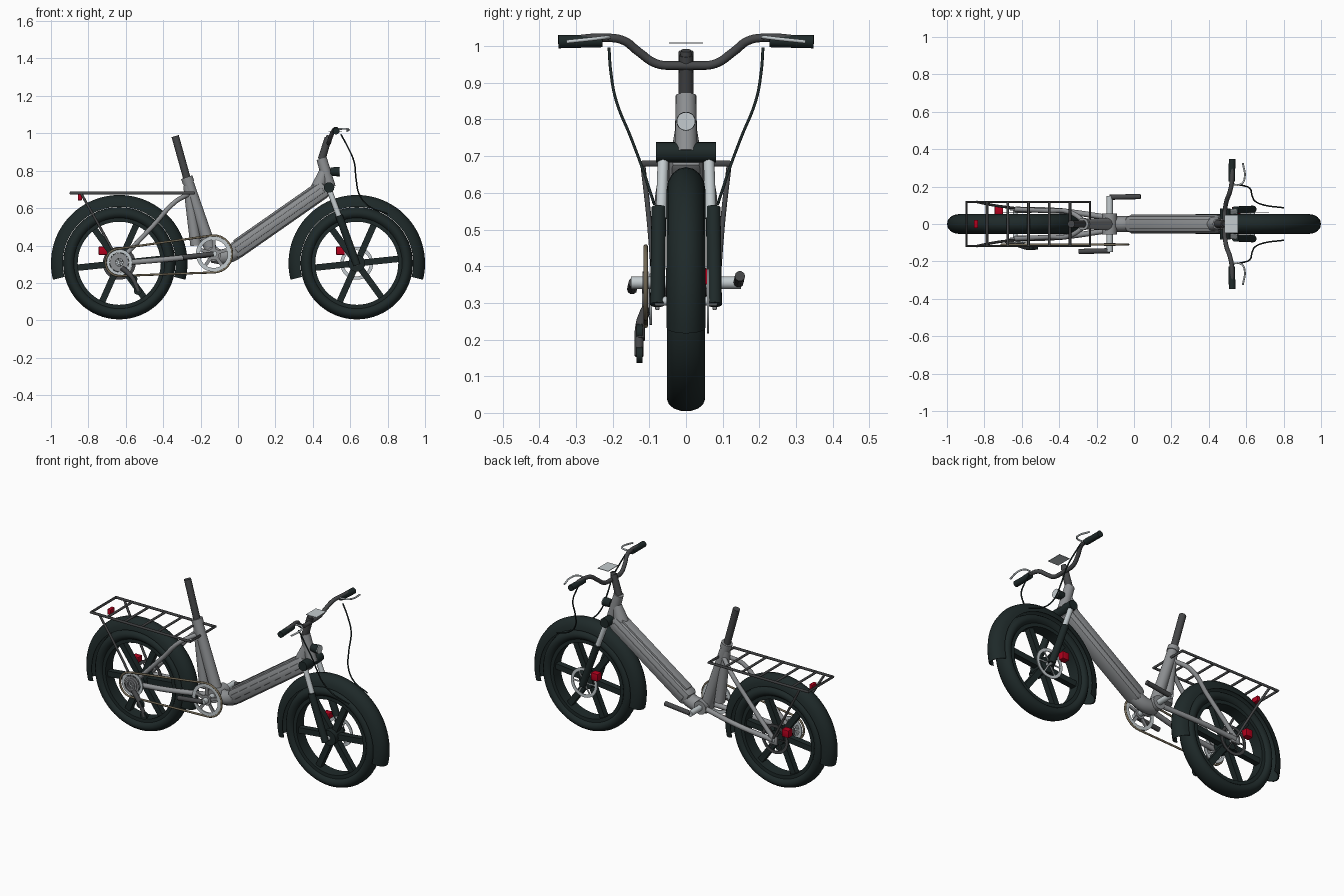
import bpy, bmesh, math
from mathutils import Vector, Matrix

if "Cube" in bpy.data.objects:
    bpy.data.objects.remove(bpy.data.objects["Cube"], do_unlink=True)


def material(name, rgb, metal=0.0):
    m = bpy.data.materials.new(name)
    m.use_nodes = True
    m.diffuse_color = (*rgb, 1)
    m.node_tree.nodes["Principled BSDF"].inputs["Base Color"].default_value = (*rgb, 1)
    return m


BLACK = material("green black rubber", (0.013, 0.022, 0.022))
FRAME = material("frame grey", (0.27, 0.28, 0.29))
DARK = material("dark grey metal", (0.06, 0.062, 0.065))
SILVER = material("silver metal", (0.55, 0.6, 0.62))
RED = material("red", (0.45, 0.0, 0.012))
CHAIN = material("chain brown", (0.17, 0.14, 0.09))


def finish(ob, mat):
    ob.data.materials.clear()
    ob.data.materials.append(mat)
    bpy.ops.object.select_all(action='DESELECT')
    ob.select_set(True)
    bpy.context.view_layer.objects.active = ob
    bpy.ops.object.shade_smooth_by_angle(angle=math.radians(40))
    return ob


def from_bmesh(name, bm, mat):
    bmesh.ops.recalc_face_normals(bm, faces=bm.faces)
    me = bpy.data.meshes.new(name)
    bm.to_mesh(me)
    bm.free()
    ob = bpy.data.objects.new(name, me)
    bpy.context.collection.objects.link(ob)
    return finish(ob, mat)


def tube(name, points, r, mat, closed=False, straight=False):
    """Round bar through points, smooth at the bends unless straight."""
    cu = bpy.data.curves.new(name, 'CURVE')
    cu.dimensions = '3D'
    cu.bevel_depth, cu.bevel_resolution, cu.resolution_u = r, 3, 6
    cu.use_fill_caps = True
    if straight or len(points) == 2:
        sp = cu.splines.new('POLY')
        sp.points.add(len(points) - 1)
        for p, co in zip(sp.points, points):
            p.co = (*co, 1)
    else:
        sp = cu.splines.new('BEZIER')
        sp.bezier_points.add(len(points) - 1)
        for p, co in zip(sp.bezier_points, points):
            p.co = co
            p.handle_left_type = p.handle_right_type = 'AUTO'
    sp.use_cyclic_u = closed
    ob = bpy.data.objects.new(name, cu)
    bpy.context.collection.objects.link(ob)
    bpy.ops.object.select_all(action='DESELECT')
    ob.select_set(True)
    bpy.context.view_layer.objects.active = ob
    bpy.ops.object.convert(target='MESH')
    return finish(bpy.context.view_layer.objects.active, mat)


def cone(name, a, b, r1, r2, mat, sides=20):
    a, b = Vector(a), Vector(b)
    bm = bmesh.new()
    rot = (b - a).to_track_quat('Z', 'Y').to_matrix().to_4x4()
    bmesh.ops.create_cone(bm, cap_ends=True, segments=sides, radius1=r1, radius2=r2,
                          depth=(b - a).length, matrix=Matrix.Translation((a + b) / 2) @ rot)
    return from_bmesh(name, bm, mat)


def box(name, centre, size, mat, pitch=0.0, bevel=0.004):
    """Bevelled box, tilted up toward the front by pitch."""
    bm = bmesh.new()
    bmesh.ops.create_cube(bm, size=1)
    bmesh.ops.scale(bm, vec=size, verts=bm.verts)
    if bevel:
        bmesh.ops.bevel(bm, geom=bm.edges[:], offset=bevel, segments=2, affect='EDGES', profile=0.5)
    bm.transform(Matrix.Translation(centre) @ Matrix.Rotation(-pitch, 4, 'Y'))
    return from_bmesh(name, bm, mat)


def lathe(name, profile, centre, mat, start=0, end=360, steps=64):
    """Turn a closed (radius, y) profile about the wheel axis."""
    bm = bmesh.new()
    full = end - start == 360
    rings = []
    for i in range(steps if full else steps + 1):
        t = math.radians(start + (end - start) * i / steps)
        rings.append([bm.verts.new((centre[0] + r * math.cos(t), centre[1] + y,
                                    centre[2] + r * math.sin(t))) for r, y in profile])
    n = len(profile)
    for a, b in zip(rings, rings[1:] + rings[:1] if full else rings[1:]):
        for j in range(n):
            bm.faces.new((a[j], a[(j + 1) % n], b[(j + 1) % n], b[j]))
    if not full:
        bm.faces.new(rings[0])
        bm.faces.new(rings[-1])
    return from_bmesh(name, bm, mat)


def ring(name, centre, inner, outer, width, mat, steps=40):
    h = width / 2
    return lathe(name, [(inner, -h), (outer, -h), (outer, h), (inner, h)], centre, mat, steps=steps)


def arms(name, centre, count, r1, r2, w, depth, mat, turn=0):
    """Flat radial arms around the wheel axis."""
    bm = bmesh.new()
    for i in range(count):
        m = (Matrix.Translation(centre) @ Matrix.Rotation(-math.radians(turn + 360 * i / count), 4, 'Y')
             @ Matrix.Translation(((r1 + r2) / 2, 0, 0)) @ Matrix.Diagonal((r2 - r1, depth, w, 1)))
        bmesh.ops.create_cube(bm, size=1, matrix=m)
    return from_bmesh(name, bm, mat)


# Wheels with tyre, rim, spokes, hub, mudguard, brake disc and caliper
WX, WZ = 0.635, 0.305
tyre = [(0.267 + 0.034 * math.sin(t), 0.052 * math.cos(t))
        for t in (math.tau * i / 14 for i in range(14))]
arch = [math.pi * i / 8 for i in range(9)]
guard = [(0.302 + 0.063 * math.sin(t), 0.053 * math.cos(t)) for t in arch]
guard += [(0.302 + 0.057 * math.sin(t), 0.049 * math.cos(t)) for t in reversed(arch)]
for side, x in (("front", WX), ("rear", -WX)):
    c = (x, 0, WZ)
    lathe(side + "_tyre", tyre, c, BLACK)
    ring(side + "_rim", c, 0.222, 0.245, 0.07, BLACK, 64)
    arms(side + "_spokes", c, 6, 0.02, 0.23, 0.034, 0.035, BLACK, 6)
    cone(side + "_hub", (x, -0.045, WZ), (x, 0.045, WZ), 0.045, 0.045, BLACK)
    cone(side + "_axle", (x, -0.085, WZ), (x, 0.085, WZ), 0.012, 0.012, SILVER, 12)
    lathe(side + "_mudguard", guard, c, BLACK, -14, 194, 48)
    d = (x, 0.06, WZ)
    metal = SILVER if side == "front" else DARK
    ring(side + "_brake_disc", d, 0.07, 0.088, 0.005, metal)
    arms(side + "_disc_arms", d, 6, 0.015, 0.072, 0.008, 0.004, metal)
    box(side + "_caliper", (x - 0.088, 0.072, 0.372), (0.045, 0.04, 0.045), RED)

# Main frame
low, high = Vector((-0.03, 0, 0.36)), Vector((0.475, 0, 0.712))
axis = (high - low).normalized()
pitch = math.atan2(axis.z, axis.x)
up = Vector((-axis.z, 0, axis.x))
mid, length = (low + high) / 2, (high - low).length
box("down_tube", mid, (length, 0.094, 0.094), FRAME, pitch, 0.028)
box("battery_cover", mid + up * 0.046, (length * 0.86, 0.055, 0.014), FRAME, pitch)
for s in (-1, 1):
    box("side_rail", mid + Vector((0, s * 0.046, 0)), (length * 0.92, 0.008, 0.03), FRAME, pitch, 0.003)
tube("lower_bend", [(0.02, 0, 0.39), (-0.035, 0, 0.352), (-0.085, 0, 0.34), (-0.14, 0, 0.348)], 0.042, FRAME)
cone("bottom_bracket", (-0.13, -0.055, 0.355), (-0.13, 0.055, 0.355), 0.04, 0.04, FRAME)
cone("seat_tube", (-0.14, 0, 0.36), (-0.273, 0, 0.76), 0.034, 0.028, FRAME)
cone("seat_brace", (-0.225, 0, 0.40), (-0.268, 0, 0.72), 0.03, 0.025, FRAME)
cone("seat_clamp", (-0.264, 0, 0.735), (-0.274, 0, 0.765), 0.032, 0.032, FRAME)
cone("seat_post", (-0.265, 0, 0.73), (-0.336, 0, 0.985), 0.02, 0.02, DARK)
for s in (-1, 1):
    tube("chain_stay", [(-WX, s * 0.078, WZ), (-0.4, s * 0.07, 0.325), (-0.14, s * 0.035, 0.352)], 0.015, FRAME)
    tube("seat_stay", [(-WX, s * 0.078, WZ + 0.01), (-0.45, s * 0.07, 0.51),
                       (-0.34, s * 0.062, 0.63), (-0.265, s * 0.015, 0.675)], 0.013, FRAME)
    box("dropout", (-WX, s * 0.078, WZ), (0.06, 0.012, 0.05), FRAME)

# Head tube, fork and headlight
cone("head_tube", (0.492, 0, 0.71), (0.447, 0, 0.865), 0.031, 0.028, FRAME)
cone("head_gusset", (0.42, 0, 0.68), (0.465, 0, 0.81), 0.045, 0.024, FRAME)
cone("fork_crown", (0.487, -0.082, 0.71), (0.487, 0.082, 0.71), 0.028, 0.028, BLACK)
for s in (-1, 1):
    cone("fork_stanchion", (0.487, s * 0.062, 0.70), (0.55, s * 0.068, 0.53), 0.015, 0.015, SILVER)
    cone("fork_lower", (0.54, s * 0.074, 0.56), (0.636, s * 0.078, 0.295), 0.02, 0.02, BLACK)
cone("headlight_body", (0.495, 0, 0.795), (0.54, 0, 0.795), 0.022, 0.026, BLACK)
cone("headlight_lens", (0.54, 0, 0.795), (0.545, 0, 0.795), 0.025, 0.025, SILVER)

# Stem, handlebar, grips, levers and cables
cone("stem", (0.447, 0, 0.86), (0.482, 0, 0.975), 0.021, 0.019, DARK)
cone("stem_cap", (0.48, 0, 0.965), (0.488, 0, 0.988), 0.016, 0.014, DARK)
half = [(0.02, 0.485, 0.947), (0.08, 0.487, 0.952), (0.13, 0.497, 0.985), (0.17, 0.512, 1.015),
        (0.22, 0.522, 1.023), (0.33, 0.524, 1.015)]
bar = [(x, -y, z) for y, x, z in reversed(half)] + [(x, y, z) for y, x, z in half]
tube("handlebar", bar, 0.012, DARK)
for s in (-1, 1):
    cone("grip", (0.522, s * 0.228, 1.014), (0.525, s * 0.348, 1.012), 0.017, 0.018, BLACK)
    tube("brake_lever", [(0.53, s * 0.21, 1.022), (0.575, s * 0.215, 1.024),
                         (0.592, s * 0.25, 1.02), (0.582, s * 0.325, 1.012)], 0.005, SILVER)
    tube("brake_cable", [(0.55, s * 0.21, 0.995), (0.585, s * 0.205, 0.93), (0.62, s * 0.19, 0.85),
                         (0.632, s * 0.15, 0.75), (0.65, s * 0.12, 0.67), (0.7, s * 0.1, 0.61),
                         (0.8, s * 0.087, 0.57)], 0.004, BLACK)
box("display", (0.52, 0, 1.008), (0.07, 0.094, 0.003), SILVER, 0, 0)

# Luggage rack and tail light
RZ = 0.68
tube("rack_frame", [(-0.895, -0.118, RZ), (-0.895, 0.118, RZ), (-0.235, 0.118, RZ), (-0.235, -0.118, RZ)],
     0.008, DARK, closed=True, straight=True)
for i in range(5):
    x = -0.786 + i * 0.111
    tube("rack_slat", [(x, -0.118, RZ), (x, 0.118, RZ)], 0.007, DARK)
for s in (-1, 1):
    tube("rack_strut", [(-0.84, s * 0.118, RZ), (-0.75, s * 0.1, 0.52), (-0.64, s * 0.085, 0.32)], 0.007, DARK)
tube("rack_mount", [(-0.235, 0, RZ), (-0.28, 0, RZ)], 0.01, DARK)
box("tail_light", (-0.845, 0, 0.657), (0.022, 0.045, 0.032), RED)

# Drivetrain
BB, CY = Vector((-0.13, -0.11, 0.355)), -0.11
ring("chainring", BB, 0.075, 0.095, 0.008, SILVER, 48)
arms("chainring_arms", BB, 5, 0.01, 0.08, 0.018, 0.008, FRAME, 18)
cone("chainring_hub", BB + Vector((0, -0.008, 0)), BB + Vector((0, 0.008, 0)), 0.03, 0.03, FRAME)
cog = Vector((-WX, CY, WZ + 0.005))
ring("large_sprocket", cog + Vector((0, 0.014, 0)), 0.052, 0.07, 0.006, SILVER)
arms("sprocket_arms", cog + Vector((0, 0.012, 0)), 8, 0.01, 0.055, 0.01, 0.006, SILVER)
for i in range(3):
    ring("small_sprocket", cog + Vector((0, 0.006 - i * 0.007, 0)), 0.02, 0.05 - i * 0.01, 0.004, FRAME)


def arc(c, r, a, b):
    ts = [math.radians(a + (b - a) * i / 14) for i in range(15)]
    return [(c.x + r * math.cos(t), CY, c.z + r * math.sin(t)) for t in ts]


tube("chain", arc(BB, 0.099, -92, 95) + arc(cog, 0.073, 95, 268), 0.006, CHAIN, closed=True, straight=True)
tube("derailleur_arm", [(-0.62, -0.11, 0.28), (-0.57, -0.125, 0.235), (-0.55, -0.125, 0.2)], 0.014, DARK)
tube("derailleur_cage", [(-0.56, -0.128, 0.225), (-0.532, -0.128, 0.155)], 0.012, DARK)
for x, z in ((-0.56, 0.22), (-0.535, 0.158)):
    cone("guide_wheel", (x, -0.135, z), (x, -0.118, z), 0.022, 0.022, BLACK, 14)
cone("crank_spindle", (-0.13, -0.15, 0.355), (-0.13, 0.15, 0.355), 0.017, 0.017, SILVER, 14)
for s in (-1, 1):
    tube("crank_arm", [(-0.13, s * 0.143, 0.355), (-0.13 + s * 0.165, s * 0.147, 0.355 + s * 0.018)], 0.014, DARK)
